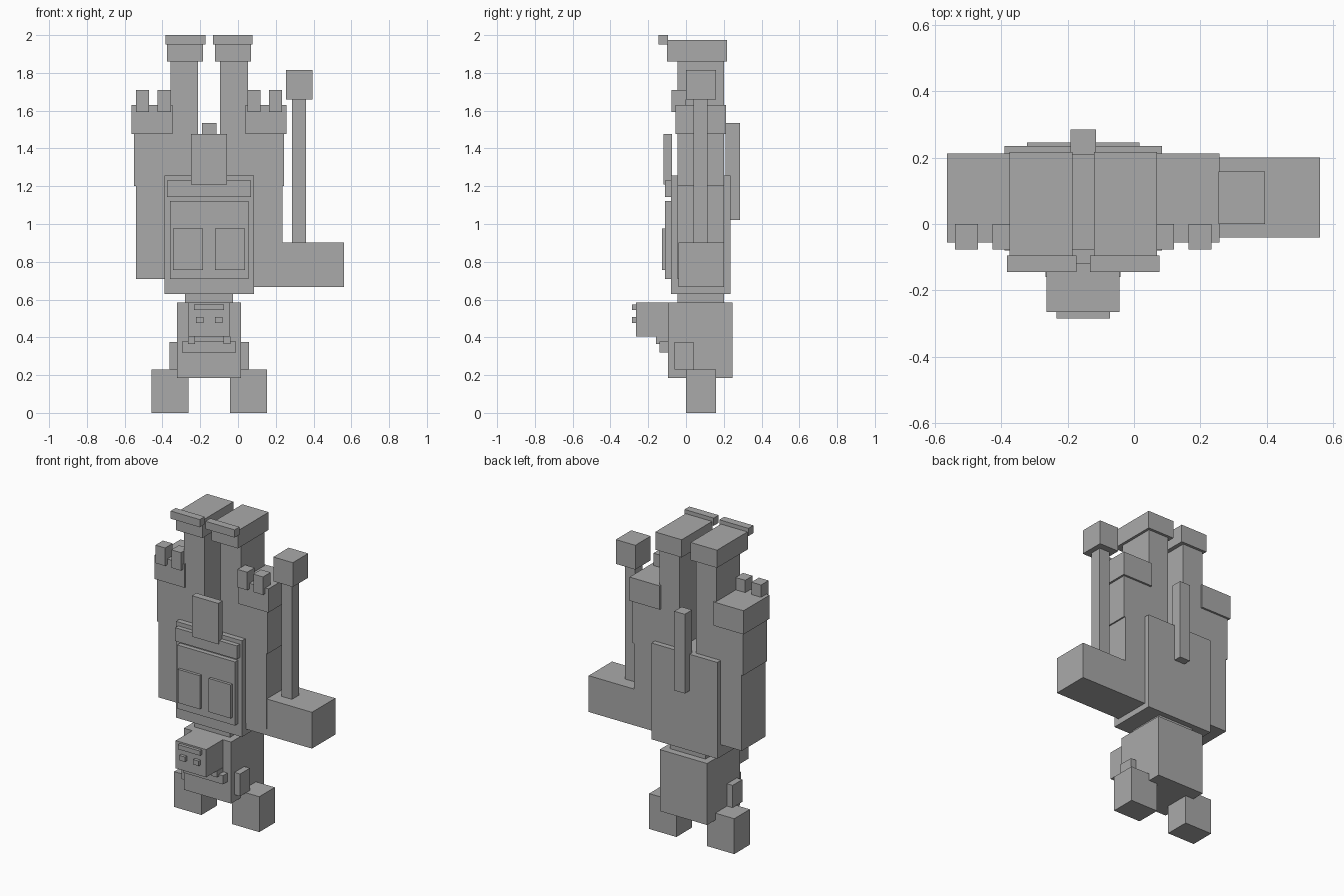
import bpy

cube = bpy.data.objects.get("Cube")
if cube:
    bpy.data.objects.remove(cube, do_unlink=True)

colour = (0.4, 0.4, 0.4, 1)
grey = bpy.data.materials.new("plain grey")
grey.use_nodes = True
grey.diffuse_color = colour
grey.node_tree.nodes["Principled BSDF"].inputs["Base Color"].default_value = colour

# Shared landmarks
middle = -0.153
head_bottom, head_top, head_front = 0.185, 0.585, -0.095
torso_bottom, torso_top, torso_front = 0.63, 1.256, -0.08
plate_front = torso_front - 0.03
limb_front, limb_back = -0.045, 0.2
elbow, wrist, ankle = 1.2, 1.476, 1.86
hammer_top, handle_top = 0.903, 1.658


def box(name, left, right, front, back, bottom, top):
    """Box filling the space between six planes."""
    spans = ((left, right), (front, back), (bottom, top))
    bpy.ops.mesh.primitive_cube_add(size=1, location=[(low + high) / 2 for low, high in spans])
    part = bpy.context.object
    part.name = name
    part.scale = [high - low for low, high in spans]
    bpy.ops.object.transform_apply(location=False, rotation=False, scale=True)
    part.data.materials.append(grey)


def centred(name, half, **extent):
    """One box astride the body's middle."""
    box(name, middle - half, middle + half, **extent)


def pair(name, inner, outer, **extent):
    """Mirrored boxes on both sides of the body's middle."""
    box("left_" + name, middle + inner, middle + outer, **extent)
    box("right_" + name, middle - outer, middle - inner, **extent)


# Head, hanging below the body
snout_front = -0.265
nose_front = snout_front - 0.02
centred("head", half=0.17, front=head_front, back=0.245, bottom=head_bottom, top=head_top)
centred("neck", half=0.127, front=limb_front, back=limb_back, bottom=head_top, top=torso_bottom)
centred("snout", half=0.11, front=snout_front, back=head_front, bottom=0.405, top=head_top)
centred("mouth", half=0.08, front=nose_front, back=snout_front, bottom=0.545, top=0.575)
centred("brow", half=0.143, front=-0.14, back=head_front, bottom=0.32, top=0.377)
pair("nostril", inner=0.03, outer=0.07, front=nose_front, back=snout_front, bottom=0.475, top=0.507)
pair("eye", inner=0.075, outer=0.113, front=-0.16, back=head_front, bottom=0.365, top=0.405)
pair("ear", inner=0.17, outer=0.21, front=-0.06, back=0.04, bottom=0.23, top=0.375)
pair("horn", inner=0.11, outer=0.306, front=0, back=0.16, bottom=0, top=0.23)

# Body and its armour
centred("torso", half=0.237, front=torso_front, back=0.235, bottom=torso_bottom, top=torso_top)
centred("belt", half=0.222, front=plate_front, back=torso_front, bottom=1.143, top=1.23)
centred("loincloth", half=0.095, front=-0.12, back=-0.075, bottom=1.21, top=wrist)
centred("chest_plate", half=0.208, front=plate_front, back=torso_front, bottom=0.708, top=1.122)
pair("chest_panel", inner=0.032, outer=0.19, front=-0.128, back=plate_front, bottom=0.757, top=0.975)
centred("tail", half=0.038, front=0.21, back=0.285, bottom=1.02, top=1.535)

# Legs, pointing upward
pair("leg", inner=0.058, outer=0.205, front=limb_front, back=limb_back, bottom=elbow, top=ankle)
pair("foot", inner=0.032, outer=0.222, front=-0.1, back=0.217, bottom=ankle, top=1.975)
pair("toe", inner=0.02, outer=0.23, front=-0.145, back=-0.095, bottom=1.95, top=2)

# Arms, hands and fingers
pair("upper_arm", inner=0.235, outer=0.388, front=limb_front, back=limb_back, bottom=0.708, top=elbow)
pair("forearm", inner=0.2, outer=0.397, front=limb_front, back=limb_back, bottom=elbow, top=wrist)
pair("hand", inner=0.193, outer=0.41, front=-0.055, back=0.213, bottom=wrist, top=1.63)
for finger, inner in (("inner_finger", 0.203), ("outer_finger", 0.317)):
    pair(finger, inner, inner + 0.07, front=-0.077, back=0, bottom=1.593, top=1.71)

# Hammer
box("hammer_head", left=0.085, right=0.56, front=-0.04, back=limb_back, bottom=0.667, top=hammer_top)
box("hammer_handle", left=0.285, right=0.36, front=0.04, back=0.115, bottom=hammer_top, top=handle_top)
box("hammer_pommel", left=0.254, right=0.394, front=0, back=0.158, bottom=handle_top, top=1.816)
